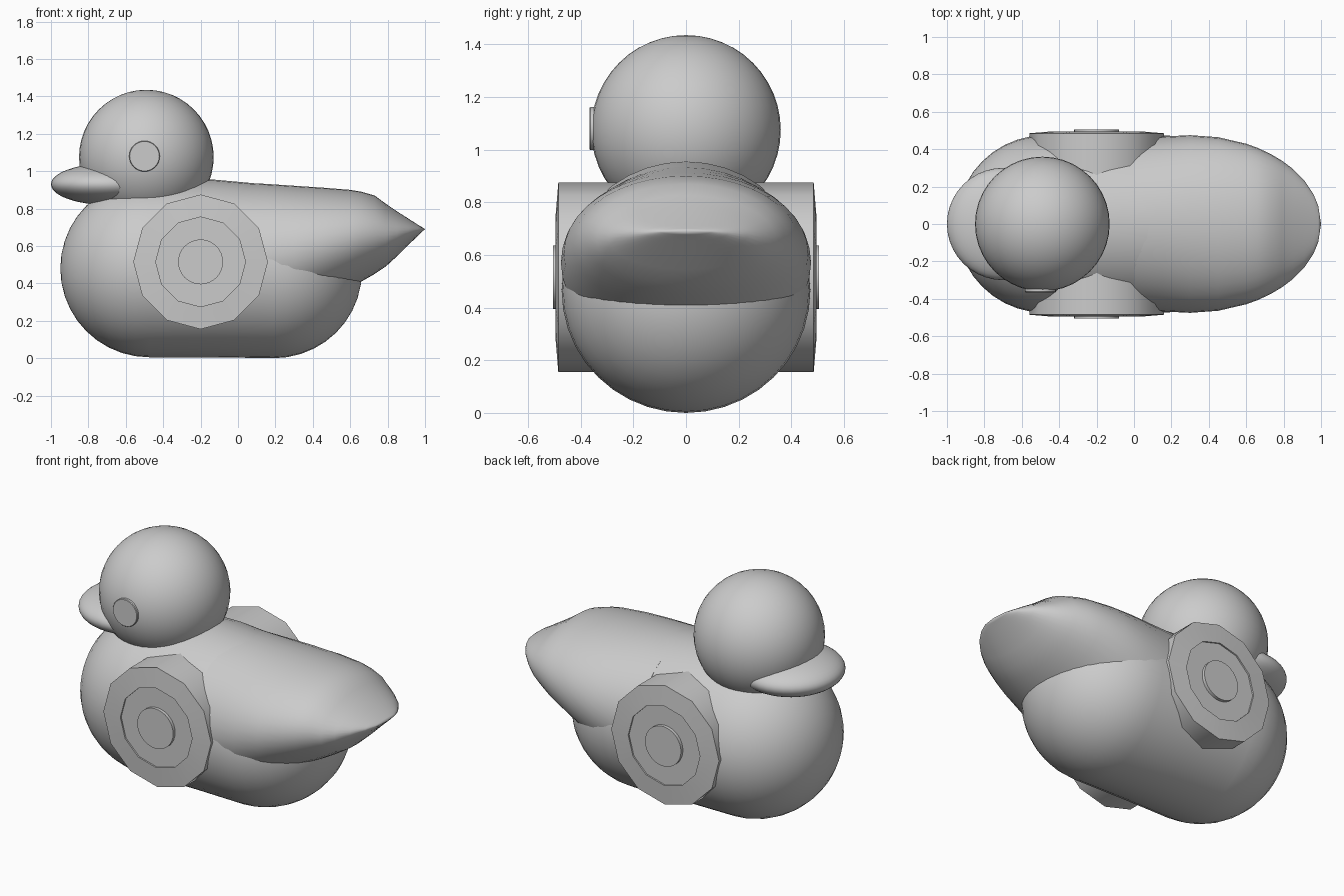
import bpy, bmesh, math
from mathutils import Matrix

if "Cube" in bpy.data.objects:
    bpy.data.objects.remove(bpy.data.objects["Cube"])


def finish(bm, name, angle=35):
    bmesh.ops.remove_doubles(bm, verts=bm.verts, dist=0.0005)
    bmesh.ops.recalc_face_normals(bm, faces=bm.faces)
    me = bpy.data.meshes.new(name)
    bm.to_mesh(me)
    bm.free()
    ob = bpy.data.objects.new(name, me)
    bpy.context.collection.objects.link(ob)
    bpy.ops.object.select_all(action='DESELECT')
    ob.select_set(True)
    bpy.context.view_layer.objects.active = ob
    bpy.ops.object.shade_smooth_by_angle(angle=math.radians(angle))
    return ob


def bridge(bm, rings):
    n = len(rings[0])
    for a, b in zip(rings, rings[1:]):
        for i in range(n):
            j = (i + 1) % n
            bm.faces.new((a[i], a[j], b[j], b[i]))


def loft(name, sections, n=40):
    """Elliptical sections along x: (x, centre z, half height, half width)."""
    bm = bmesh.new()
    rings = []
    for x, zc, hz, hy in sections:
        rings.append([bm.verts.new((x, hy * math.cos(t), zc + hz * math.sin(t)))
                      for t in (2 * math.pi * i / n for i in range(n))])
    bridge(bm, rings)
    return finish(bm, name)


def ellipsoid(name, centre, radii):
    bm = bmesh.new()
    bmesh.ops.create_uvsphere(bm, u_segments=40, v_segments=24, radius=1)
    bmesh.ops.transform(bm, verts=bm.verts,
                        matrix=Matrix.Translation(centre) @ Matrix.Diagonal((*radii, 1)))
    return finish(bm, name)


def lathe_y(name, profile, x, z, side, n):
    """Revolve (radius, y) points around a sideways axle."""
    bm = bmesh.new()
    rings = []
    for r, y in profile:
        rings.append([bm.verts.new((x + r * math.cos(t), side * y, z + r * math.sin(t)))
                      for t in (2 * math.pi * i / n for i in range(n))])
    bridge(bm, rings)
    return finish(bm, name)


# Body: rounded barrel with a slightly lower rear
steps = [math.pi / 2 * i / 10 for i in range(11)]
front = [(-0.475 - 0.475 * math.cos(t), 0.48, 0.475 * math.sin(t), 0.475 * math.sin(t))
         for t in steps]
rear = [(0.19 + 0.472 * math.cos(t), 0.463, 0.463 * math.sin(t), 0.472 * math.sin(t))
        for t in reversed(steps)]
loft("body", front + [(-0.13, 0.48, 0.475, 0.475)] + rear)

# Tail: x, top z, bottom z, with a rounded plan outline
tail = [(0.0, 0.94, 0.10), (0.15, 0.932, 0.15), (0.3, 0.922, 0.22), (0.45, 0.912, 0.30),
        (0.6, 0.90, 0.38), (0.66, 0.89, 0.41), (0.73, 0.87, 0.45), (0.79, 0.826, 0.49),
        (0.85, 0.785, 0.545), (0.91, 0.747, 0.605), (0.96, 0.715, 0.652),
        (0.985, 0.70, 0.677), (1.0, 0.69, 0.69)]
sections = [(0.0, 0.52, 0.0, 0.0)]
for x, top, bottom in tail:
    width = 0.475 * math.sqrt(max(0, 1 - ((x - 0.3) / 0.7) ** 2)) if x > 0.3 else 0.46 + 0.05 * x
    sections.append((x, (top + bottom) / 2, (top - bottom) / 2, width))
loft("tail", sections)

# Head and beak
ellipsoid("head", (-0.49, 0, 1.075), (0.36, 0.36, 0.36))
ellipsoid("beak", (-0.70, 0, 0.93), (0.30, 0.30, 0.11))

# Single eye disc on the front side
lathe_y("eye", [(0, 0.30), (0.082, 0.30), (0.082, 0.362), (0.079, 0.366), (0, 0.366)],
        -0.5, 1.08, -1, 32)

# Wheels with recessed face and raised hub
for side, label in ((-1, "front"), (1, "back")):
    lathe_y(label + "_wheel",
            [(0, 0.20), (0.36, 0.20), (0.36, 0.485), (0.24, 0.495), (0.24, 0.486), (0, 0.486)],
            -0.2, 0.515, side, 12)
    lathe_y(label + "_hub", [(0, 0.45), (0.12, 0.45), (0.12, 0.505), (0, 0.505)],
            -0.2, 0.515, side, 32)
